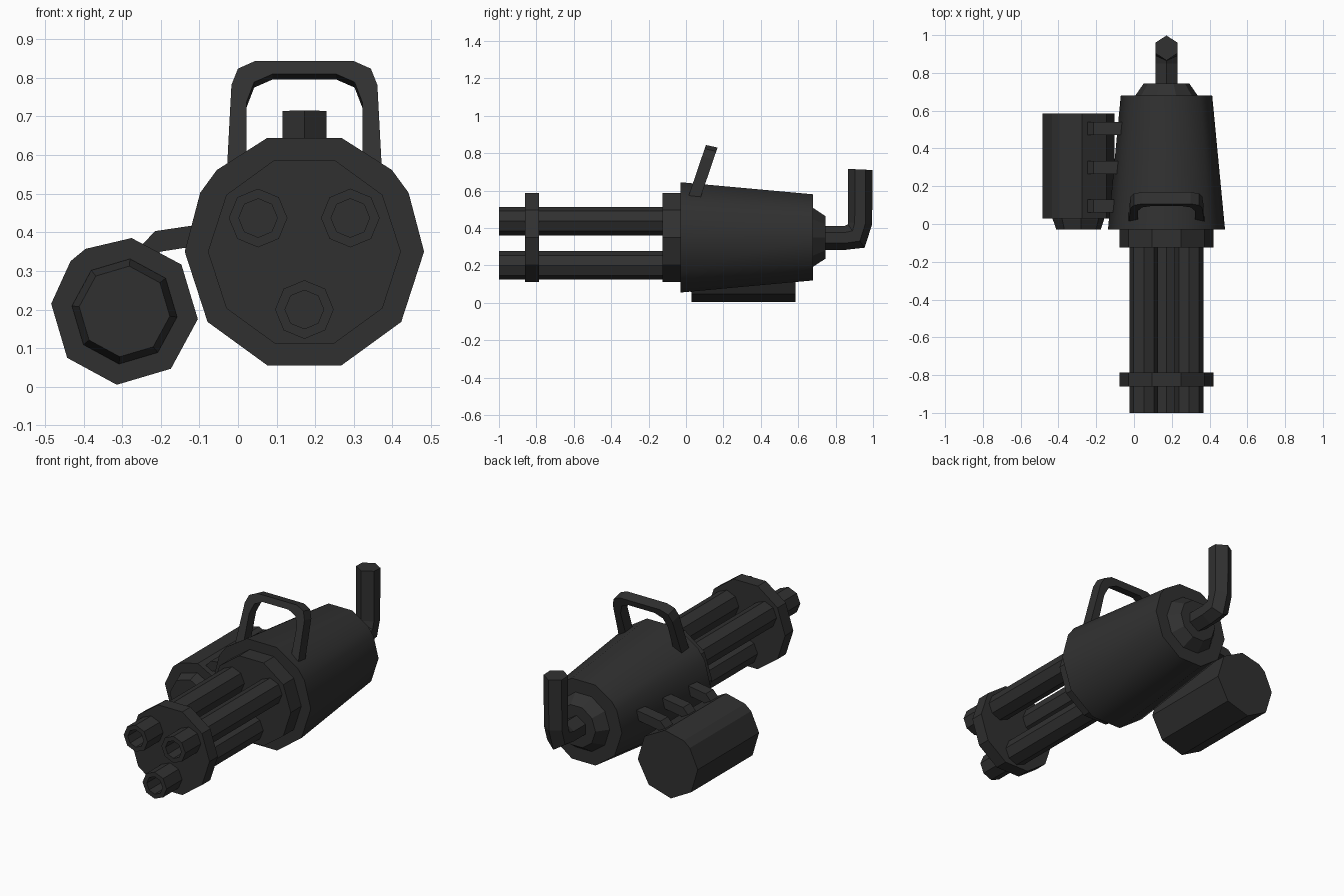
import bpy, bmesh
from math import sin, cos, radians
from mathutils import Vector

if "Cube" in bpy.data.objects:
    bpy.data.objects.remove(bpy.data.objects["Cube"])

CX, CZ = 0.172, 0.35          # axis of the gun body
DX, DZ = -0.294, 0.195        # axis of the ammo drum

dark = bpy.data.materials.new("dark_metal")
dark.diffuse_color = (0.03, 0.03, 0.03, 1)
dark.use_nodes = True
dark.node_tree.nodes["Principled BSDF"].inputs["Base Color"].default_value = dark.diffuse_color


def loft(name, rings, smooth=None):
    """Skin a list of equal-length point rings and cap both ends."""
    bm = bmesh.new()
    loops = [[bm.verts.new(p) for p in ring] for ring in rings]
    n = len(loops[0])
    for a, b in zip(loops, loops[1:]):
        for i in range(n):
            j = (i + 1) % n
            bm.faces.new((a[i], a[j], b[j], b[i]))
    bm.faces.new(loops[0])
    bm.faces.new(loops[-1])
    bmesh.ops.recalc_face_normals(bm, faces=bm.faces)
    mesh = bpy.data.meshes.new(name)
    bm.to_mesh(mesh)
    bm.free()
    mesh.materials.append(dark)
    ob = bpy.data.objects.new(name, mesh)
    bpy.context.collection.objects.link(ob)
    if smooth:
        bpy.ops.object.select_all(action='DESELECT')
        ob.select_set(True)
        bpy.context.view_layer.objects.active = ob
        bpy.ops.object.shade_smooth_by_angle(angle=radians(smooth))
    return ob


def turned(name, cx, cz, angles, sections, smooth=None):
    """Polygonal solid along y; sections are (y, radius)."""
    return loft(name, [[(cx + r * cos(radians(a)), y, cz + r * sin(radians(a)))
                        for a in angles] for y, r in sections], smooth)


def ngon(n, start=0):
    return [start + 360 * i / n for i in range(n)]


# Tapered housing, with softened upper shoulders
housing = [0, 29.5, 43, 72, 108, 137, 150.5, 180, 216, 252, 288, 324]
turned("housing", CX, CZ, housing, [(-0.03, 0.31), (0.68, 0.242)], 40)
turned("rear_cap", CX, CZ, ngon(10), [(0.67, 0.172), (0.68, 0.165), (0.745, 0.12)])

# Barrel collar and front clamp
turned("barrel_collar", CX, CZ, ngon(10), [(-0.125, 0.25), (-0.02, 0.25)])
turned("barrel_clamp", CX, CZ, ngon(10), [(-0.86, 0.25), (-0.785, 0.25)])

# Three hollow barrels
for i, (x, z) in enumerate([(0.052, 0.437), (0.291, 0.437), (CX, 0.2)]):
    turned(f"barrel_{i + 1}", x, z, ngon(8, 90),
           [(-0.1, 0.076), (-1, 0.076), (-1, 0.05), (-0.88, 0.05)])

# Ammo drum with stepped front
drum = [-6, 39.5, 84.5, 122, 137, 174, 219, 264, 309]
turned("ammo_drum", DX, DZ, drum, [(0.03, 0.191), (0.585, 0.191)])
turned("drum_front", DX, DZ, ngon(8, -6), [(0.04, 0.137), (0.025, 0.137), (-0.03, 0.118)])

# Three feed brackets joining drum and housing
bracket = [(-0.265, 0.35), (-0.215, 0.403), (-0.06, 0.426),
           (-0.06, 0.372), (-0.2, 0.35), (-0.24, 0.32)]
for i, y in enumerate([0.095, 0.3, 0.505]):
    loft(f"feed_bracket_{i + 1}",
         [[(x, y + s * 0.034, z) for x, z in bracket] for s in (-1, 1)])

# Leaning carry handle: (outer x, z, inner x, z), mirrored about the body axis
half = [(-0.03, 0.53, 0.022, 0.53), (-0.017, 0.775, 0.022, 0.73),
        (0.0, 0.817, 0.042, 0.782), (0.045, 0.837, 0.09, 0.803)]
full = half + [(2 * CX - a, b, 2 * CX - c, d) for a, b, c, d in reversed(half)]


def lean(x, z, s):
    return (x, 0.045 + 0.34 * (z - 0.565) + s * 0.031, z - s * 0.007)


loft("carry_handle", [[lean(ox, oz, -1), lean(ox, oz, 1), lean(ix, iz, 1), lean(ix, iz, -1)]
                      for ox, oz, ix, iz in full])

# Bent hexagonal rear grip: (lower/rear edge, upper/front edge) in y, z
rings = []
for low, high in [((0.73, 0.283), (0.73, 0.412)), ((0.85, 0.283), (0.85, 0.412)),
                  ((0.955, 0.295), (0.865, 0.42)), ((0.995, 0.42), (0.866, 0.43)),
                  ((0.998, 0.71), (0.866, 0.716))]:
    a, b = Vector((CX, *low)), Vector((CX, *high))
    side = Vector((0.057, 0, 0))
    q1, q2 = a.lerp(b, 0.28), a.lerp(b, 0.72)
    rings.append([a, q1 + side, q2 + side, b, q2 - side, q1 - side])
loft("rear_grip", rings)
